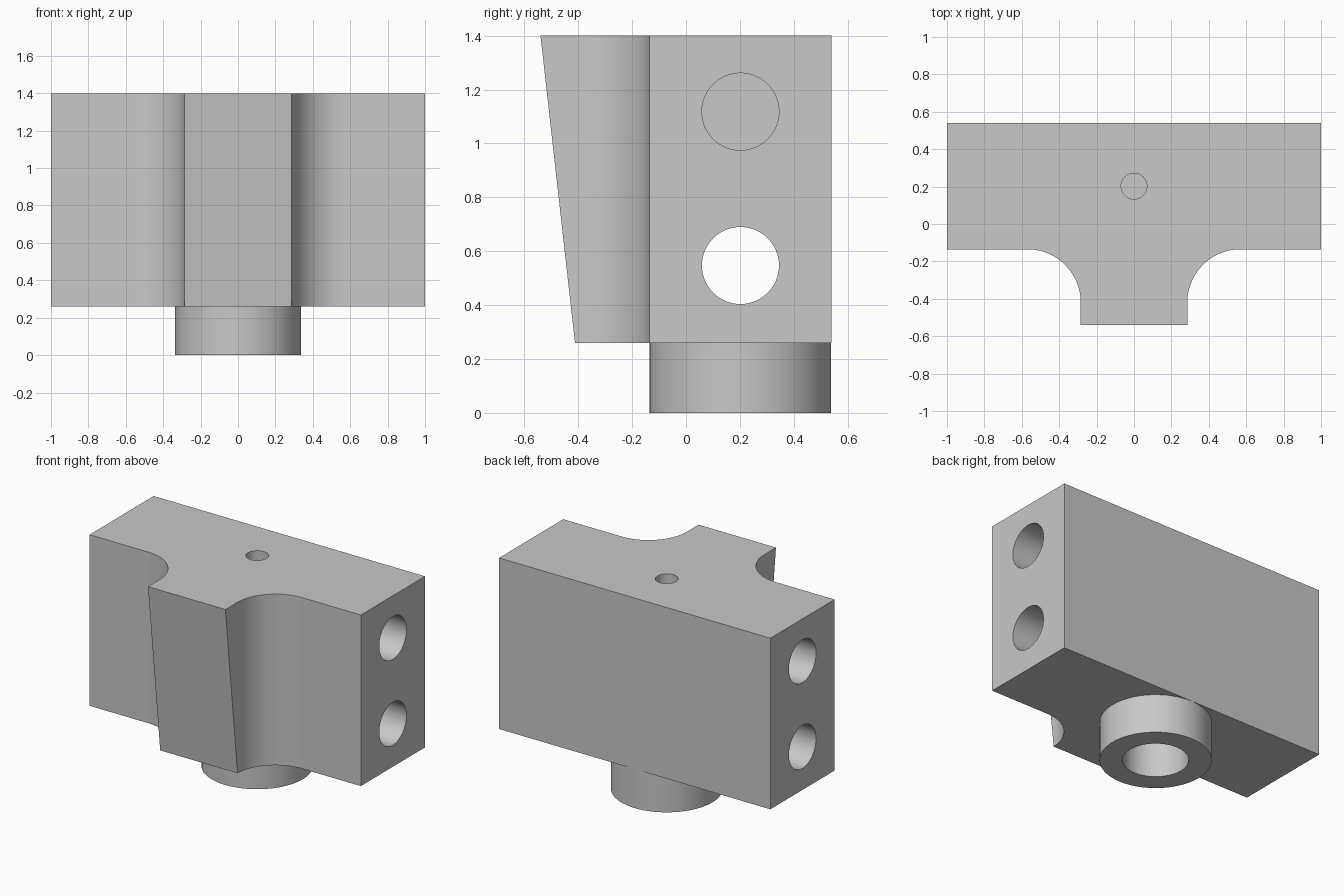
import bpy, bmesh, math
from mathutils import Vector, Matrix

cube = bpy.data.objects.get("Cube")
if cube:
    bpy.data.objects.remove(cube, do_unlink=True)

BOTTOM, TOP = 0.26, 1.4
AXIS_Y = 0.202          # shared centre of every bore
FACE_Y, BACK_Y = -0.135, 0.54
LUG_X = FILLET = 0.285

grey = bpy.data.materials.new("plain_grey")
grey.use_nodes = True
GREY = (0.58, 0.58, 0.58, 1)
grey.diffuse_color = GREY
grey.node_tree.nodes["Principled BSDF"].inputs["Base Color"].default_value = GREY


def add_object(name, bm):
    bmesh.ops.recalc_face_normals(bm, faces=bm.faces[:])
    mesh = bpy.data.meshes.new(name)
    bm.to_mesh(mesh)
    bm.free()
    mesh.materials.append(grey)
    obj = bpy.data.objects.new(name, mesh)
    bpy.context.collection.objects.link(obj)
    return obj


def rod(name, radius, start, end):
    """Closed cylinder running between two points."""
    start, end = Vector(start), Vector(end)
    axis = end - start
    turn = axis.to_track_quat('Z', 'Y').to_matrix().to_4x4()
    bm = bmesh.new()
    bmesh.ops.create_cone(bm, cap_ends=True, segments=64, radius1=radius,
                          radius2=radius, depth=axis.length,
                          matrix=Matrix.Translation((start + end) / 2) @ turn)
    return add_object(name, bm)


def combine(target, tool, operation):
    mod = target.modifiers.new(tool.name, 'BOOLEAN')
    mod.operation, mod.solver, mod.object = operation, 'EXACT', tool
    bpy.context.view_layer.objects.active = target
    bpy.ops.object.modifier_apply(modifier=mod.name)
    bpy.data.objects.remove(tool, do_unlink=True)


# T-shaped block with filleted inner corners
half = [(1, BACK_Y), (1, FACE_Y)]
for i in range(25):
    a = math.pi / 2 * (1 + i / 24)
    half.append((LUG_X + FILLET + FILLET * math.cos(a),
                 FACE_Y - FILLET + FILLET * math.sin(a)))
half.append((LUG_X, -0.7))
outline = half + [(-x, y) for x, y in reversed(half)]

bm = bmesh.new()
base = bm.faces.new([bm.verts.new((x, y, BOTTOM)) for x, y in outline])
raised = bmesh.ops.extrude_face_region(bm, geom=[base])["geom"]
bmesh.ops.translate(bm, vec=(0, 0, TOP - BOTTOM),
                    verts=[v for v in raised if isinstance(v, bmesh.types.BMVert)])

# Sloping front of the lug
upper, lower = Vector((0, -0.54, TOP)), Vector((0, -0.412, BOTTOM))
normal = (upper - lower).cross(Vector((1, 0, 0)))
if normal.y > 0:
    normal = -normal
bmesh.ops.bisect_plane(bm, geom=bm.verts[:] + bm.edges[:] + bm.faces[:],
                       plane_co=upper, plane_no=normal, clear_outer=True)
bmesh.ops.holes_fill(bm, edges=[e for e in bm.edges if e.is_boundary], sides=0)
block = add_object("block", bm)

# Round boss underneath
combine(block, rod("boss", 0.337, (0, AXIS_Y, 0), (0, AXIS_Y, BOTTOM + 0.05)), 'UNION')

# Lower cross bore, two blind upper bores, bottom socket and top hole
LOW_Z, HIGH_Z, BORE = 0.547, 1.118, 0.143
combine(block, rod("cross_bore", BORE, (-1.1, AXIS_Y, LOW_Z), (1.1, AXIS_Y, LOW_Z)),
        'DIFFERENCE')
for side in (-1, 1):
    combine(block, rod("blind_bore", BORE, (side * 1.1, AXIS_Y, HIGH_Z),
                       (side * 0.4, AXIS_Y, HIGH_Z)), 'DIFFERENCE')
combine(block, rod("socket", 0.199, (0, AXIS_Y, -0.1), (0, AXIS_Y, LOW_Z)), 'DIFFERENCE')
combine(block, rod("top_hole", 0.069, (0, AXIS_Y, TOP + 0.1), (0, AXIS_Y, 1.0)),
        'DIFFERENCE')

bpy.ops.object.select_all(action='DESELECT')
block.select_set(True)
bpy.context.view_layer.objects.active = block
bpy.ops.object.shade_smooth_by_angle(angle=math.radians(30))
